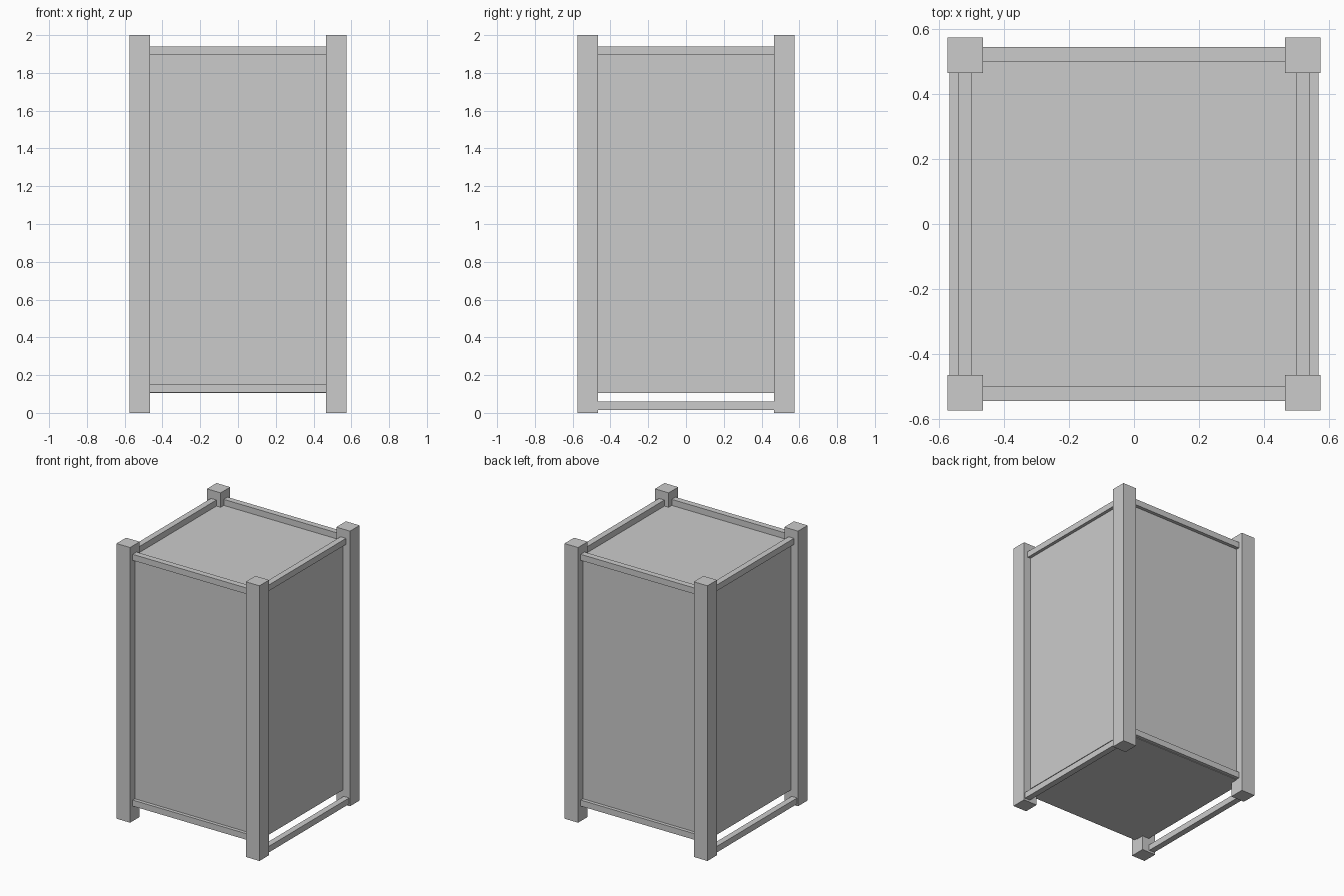
import bpy

if "Cube" in bpy.data.objects:
    bpy.data.objects.remove(bpy.data.objects["Cube"])


def box(name, centre, size):
    bpy.ops.mesh.primitive_cube_add(size=1, location=centre)
    ob = bpy.context.object
    ob.name = name
    ob.scale = size
    bpy.ops.object.transform_apply(location=False, rotation=False, scale=True)
    return ob


POST = 0.52      # post centre offset
BAR = 0.044      # rail thickness
SPAN = 0.95      # rail length, just into the posts

# Main closed body
box("body", (0, 0, 1.0), (1.04, 1.04, 1.79))

# Corner posts
for sx in (-1, 1):
    for sy in (-1, 1):
        box("corner_post", (sx * POST, sy * POST, 1.0), (0.11, 0.11, 2.0))

for s in (-1, 1):
    # Front and back rails, top and bottom
    box("cross_rail_top", (0, s * 0.523, 1.917), (SPAN, BAR, BAR))
    box("cross_rail_bottom", (0, s * 0.523, 0.131), (SPAN, BAR, BAR))
    # Side rails: upper one on the panel, lower one below and further out
    box("side_rail_top", (s * 0.521, 0, 1.917), (BAR, SPAN, BAR))
    box("side_rail_bottom", (s * 0.546, 0, 0.037), (BAR, SPAN, BAR))
